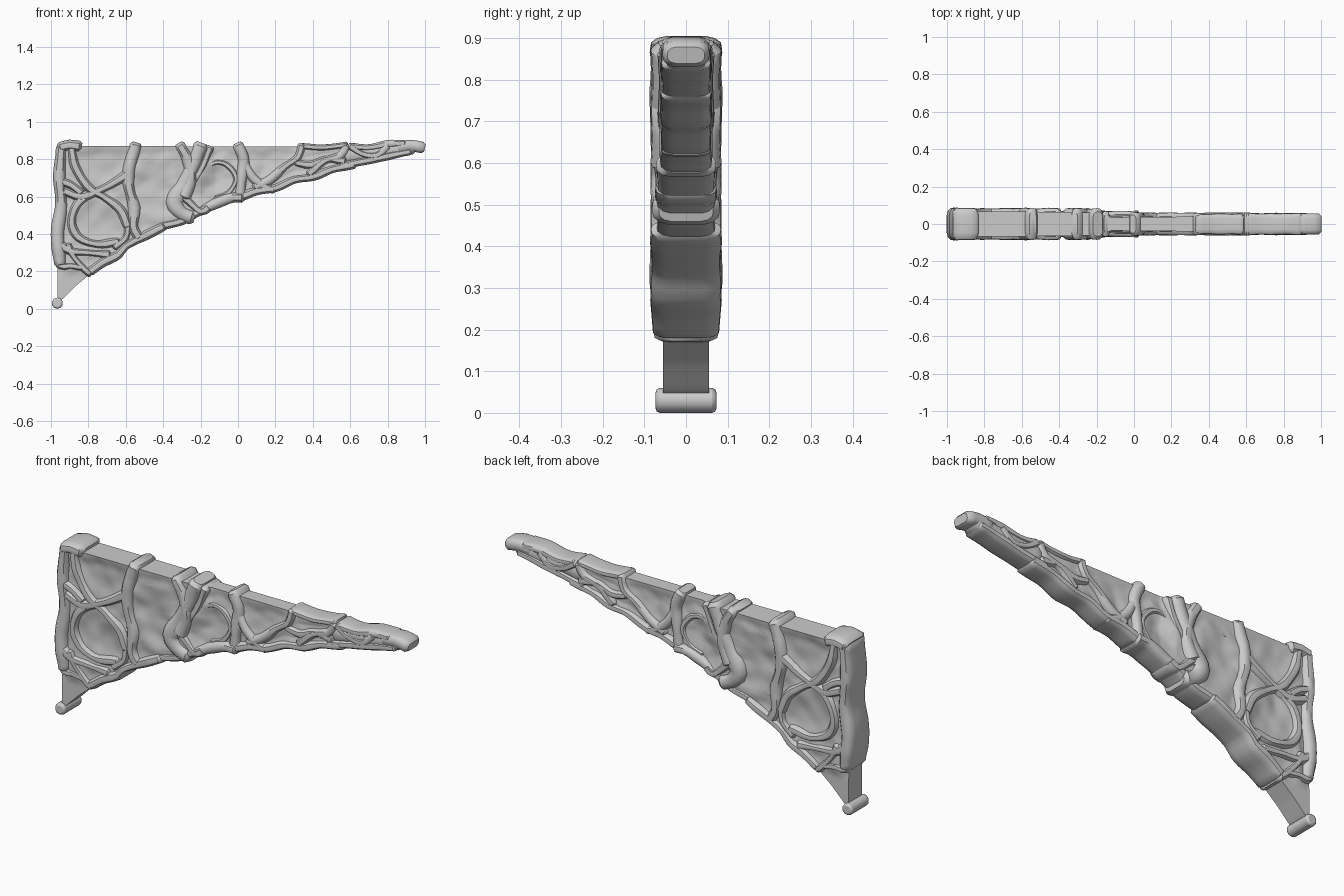
import bpy, bmesh, math
from mathutils import Vector, noise, kdtree

if "Cube" in bpy.data.objects:
    bpy.data.objects.remove(bpy.data.objects["Cube"])


def lerp_table(table, x):
    """Piecewise linear lookup."""
    for (x0, v0), (x1, v1) in zip(table, table[1:]):
        if x <= x1:
            return v0 + (v1 - v0) * max(0, (x - x0) / (x1 - x0))
    return table[-1][1]


def spline(pts, step=0.022):
    """Catmull-Rom path through 2D points."""
    p = [Vector(q) for q in pts]
    p = [2 * p[0] - p[1]] + p + [2 * p[-1] - p[-2]]
    out = []
    for a, b, c, d in zip(p, p[1:], p[2:], p[3:]):
        n = max(2, int((c - b).length / step))
        for i in range(n):
            t = i / n
            out.append(0.5 * (2 * b + (c - a) * t + (2 * a - 5 * b + 4 * c - d) * t * t
                              + (3 * b - a - 3 * c + d) * t ** 3))
    return out + [p[-2]]


def make_object(name, bm):
    bmesh.ops.recalc_face_normals(bm, faces=bm.faces)
    me = bpy.data.meshes.new(name)
    bm.to_mesh(me)
    bm.free()
    ob = bpy.data.objects.new(name, me)
    bpy.context.collection.objects.link(ob)
    return ob


SECTION = [(1, .55), (.85, .8), (.5, .97), (0, 1), (-.5, .97), (-.85, .8), (-1, .55)]
SECTION += [(a, -b) for a, b in reversed(SECTION)]
skirt_points = []


def rib(name, w, d, pts, rough=0.35):
    """Gnarled bar running in the xz plane and right through the thickness."""
    path = spline(pts)
    skirt_points.extend(path)
    n = len(path)
    bm = bmesh.new()
    rings = []

    def ring(c, t, scale):
        k = 1 + rough * noise.noise(Vector((c.x * 9, 3.7, c.y * 9)))
        kd = 1 + 0.2 * rough * noise.noise(Vector((c.x * 11, 8.1, c.y * 11)))
        rings.append([bm.verts.new((c.x - t.y * a * w * k * scale, b * d * kd * (0.4 + 0.6 * scale),
                                    c.y + t.x * a * w * k * scale)) for a, b in SECTION])

    for i, c in enumerate(path):
        t = (path[min(i + 1, n - 1)] - path[max(i - 1, 0)]).normalized()
        if i == 0:
            ring(c - t * w * 0.45, t, 0.65)
        ring(c, t, 1)
        if i == n - 1:
            ring(c + t * w * 0.45, t, 0.65)
    m = len(SECTION)
    for r, s in zip(rings, rings[1:]):
        for j in range(m):
            bm.faces.new((r[j], r[(j + 1) % m], s[(j + 1) % m], s[j]))
    bm.faces.new(rings[0])
    bm.faces.new(rings[-1])
    return make_object(name, bm)


# Frame: back post and curved underside
rib("back_post", .035, .084, [(-.95, .24), (-.965, .4), (-.945, .55), (-.955, .7), (-.945, .86)])
rib("post_cap", .032, .087, [(-.95, .865), (-.9, .875), (-.85, .868)])
rib("lower_rim_left", .026, .083, [(-.79, .2), (-.72, .25), (-.64, .29), (-.6, .335), (-.5, .39), (-.4, .44)])
rib("lower_rim_middle", .026, .07, [(-.4, .445), (-.3, .47), (-.23, .51), (-.17, .54), (-.05, .59), (.02, .595)])
rib("lower_rim_right", .023, .06, [(.02, .6), (.1, .63), (.2, .645), (.3, .69), (.4, .705), (.5, .745), (.62, .77)])

# Left panel branches, around a large round opening
rib("branch_upper_left", .027, .083, [(-.89, .86), (-.87, .76), (-.8, .65), (-.72, .6), (-.63, .53), (-.59, .44)])
rib("branch_upper_right", .027, .083, [(-.59, .72), (-.67, .67), (-.75, .63), (-.84, .6), (-.93, .63)])
rib("ring_left", .024, .08, [(-.78, .62), (-.86, .56), (-.89, .46), (-.85, .38), (-.75, .345), (-.64, .36)])
rib("ring_right", .022, .08, [(-.59, .45), (-.6, .38), (-.66, .33)])
rib("post_knot", .025, .082, [(-.94, .68), (-.89, .66), (-.84, .62)])
rib("low_branch", .024, .08, [(-.97, .36), (-.9, .31), (-.8, .3), (-.69, .29)])
rib("low_cross_branch", .022, .08, [(-.91, .34), (-.88, .28), (-.82, .21), (-.79, .19)])
rib("foot_root", .023, .078, [(-.96, .31), (-.95, .23), (-.9, .23), (-.83, .22)])

# Middle ribs and the broad diagonal trunk
rib("upright_rib", .033, .084, [(-.545, .875), (-.58, .76), (-.585, .66), (-.555, .54), (-.56, .44), (-.53, .38)])
rib("trunk", .042, .082, [(-.2, .87), (-.24, .77), (-.29, .66), (-.34, .57), (-.3, .51), (-.25, .49)])
rib("trunk_fan_left", .035, .083, [(-.31, .872), (-.27, .8), (-.25, .7), (-.29, .6)])
rib("trunk_fan_right", .025, .066, [(-.15, .86), (-.2, .74), (-.27, .64)])
rib("trunk_root", .023, .074, [(-.31, .62), (-.26, .57), (-.2, .52), (-.16, .54)])
rib("panel_vein_left", .018, .06, [(-.55, .75), (-.49, .79), (-.41, .8), (-.35, .76), (-.33, .68)])
rib("panel_vein_low", .018, .06, [(-.54, .6), (-.49, .52), (-.42, .47), (-.35, .48)])
rib("panel_vein_right", .016, .05, [(-.19, .72), (-.13, .78), (-.06, .77), (-.01, .7), (-.05, .62), (-.12, .59)])

# Right arm branches
rib("arm_upright", .03, .062, [(0, .875), (.03, .8), (.02, .7), (.01, .6)])
rib("arm_cross_left", .023, .06, [(.03, .78), (.08, .7), (.13, .66), (.19, .635)])
rib("arm_cross_right", .025, .06, [(.34, .872), (.32, .81), (.25, .76), (.17, .69), (.09, .65)])
rib("arm_branch", .022, .058, [(.31, .78), (.39, .77), (.47, .8), (.57, .79)])
rib("arm_second_cross", .023, .06, [(.58, .87), (.55, .82), (.46, .79), (.38, .72)])
rib("arm_top", .018, .055, [(.34, .87), (.45, .862), (.58, .876)])

# Tip: overlapping knotted sleeves ending in a rounded nose
rib("tip_core", .042, .052, [(.58, .82), (.7, .835), (.84, .852), (.93, .865)], .2)
rib("tip_lower", .022, .058, [(.55, .765), (.65, .785), (.75, .805), (.84, .825), (.92, .84)])
rib("tip_upper", .02, .057, [(.6, .868), (.7, .862), (.8, .88), (.89, .885)])
rib("tip_twist", .022, .059, [(.6, .87), (.66, .83), (.74, .82), (.8, .87)])
rib("nose", .032, .056, [(.86, .866), (.93, .872), (.985, .862)], .1)

# Web: recessed sheet that swells up softly to meet the ribs
BOTTOM = [(-.965, .035), (-.94, .05), (-.87, .12), (-.78, .195), (-.6, .33), (-.4, .43), (-.2, .525),
          (0, .585), (.2, .64), (.4, .705), (.6, .765), (.8, .81), (.97, .85)]
TOP = [(-.965, .87), (.6, .868), (.97, .872)]
HALF = [(-.965, .056), (-.9, .066), (-.56, .066), (-.2, .062), (-.12, .035), (.05, .038), (.5, .04), (.97, .04)]
kd = kdtree.KDTree(len(skirt_points))
for i, p in enumerate(skirt_points):
    kd.insert((p.x, 0, p.y), i)
kd.balance()


def web_depth(x, z):
    h = lerp_table(HALF, x)
    if z < .19:
        return .055
    edge = math.exp(-((.87 - z) / .035) ** 2)
    d = kd.find((x, 0, z))[2]
    near = math.exp(-(d / .05) ** 2)
    relief = noise.noise(Vector((x * 14, 1.3, z * 14)))
    return h * (.78 + .22 * edge) + .012 * near * (1 - edge) + .008 * relief * (1 - edge)


NX, NZ = 190, 44
bm = bmesh.new()
sheets = []
for side in (-1, 1):
    grid = []
    for i in range(NX + 1):
        x = -.965 + 1.935 * i / NX
        z0, z1 = lerp_table(BOTTOM, x), lerp_table(TOP, x)
        col = []
        for j in range(NZ + 1):
            z = z0 + (z1 - z0) * j / NZ
            col.append(bm.verts.new((x, side * web_depth(x, z), z)))
        grid.append(col)
    for a, b in zip(grid, grid[1:]):
        for j in range(NZ):
            bm.faces.new((a[j], b[j], b[j + 1], a[j + 1]))
    sheets.append([c[0] for c in grid] + grid[-1][1:] + [c[-1] for c in grid[-2::-1]] + grid[0][-2:0:-1])
front, back = sheets
for k in range(len(front)):
    bm.faces.new((front[k - 1], front[k], back[k], back[k - 1]))
make_object("web", bm)

# Foot: small rounded crossbar at the very bottom
bpy.ops.mesh.primitive_cylinder_add(vertices=10, radius=.03, depth=.146, location=(-.966, 0, .03),
                                    rotation=(math.pi / 2, 0, 0))
foot = bpy.context.object
foot.name = "foot_bar"
bev = foot.modifiers.new("soft_ends", 'BEVEL')
bev.width, bev.segments, bev.limit_method, bev.angle_limit = .01, 2, 'ANGLE', math.radians(60)

# Smooth shading
for ob in bpy.context.scene.objects:
    ob.select_set(True)
bpy.context.view_layer.objects.active = foot
bpy.ops.object.shade_smooth_by_angle(angle=math.radians(42))
